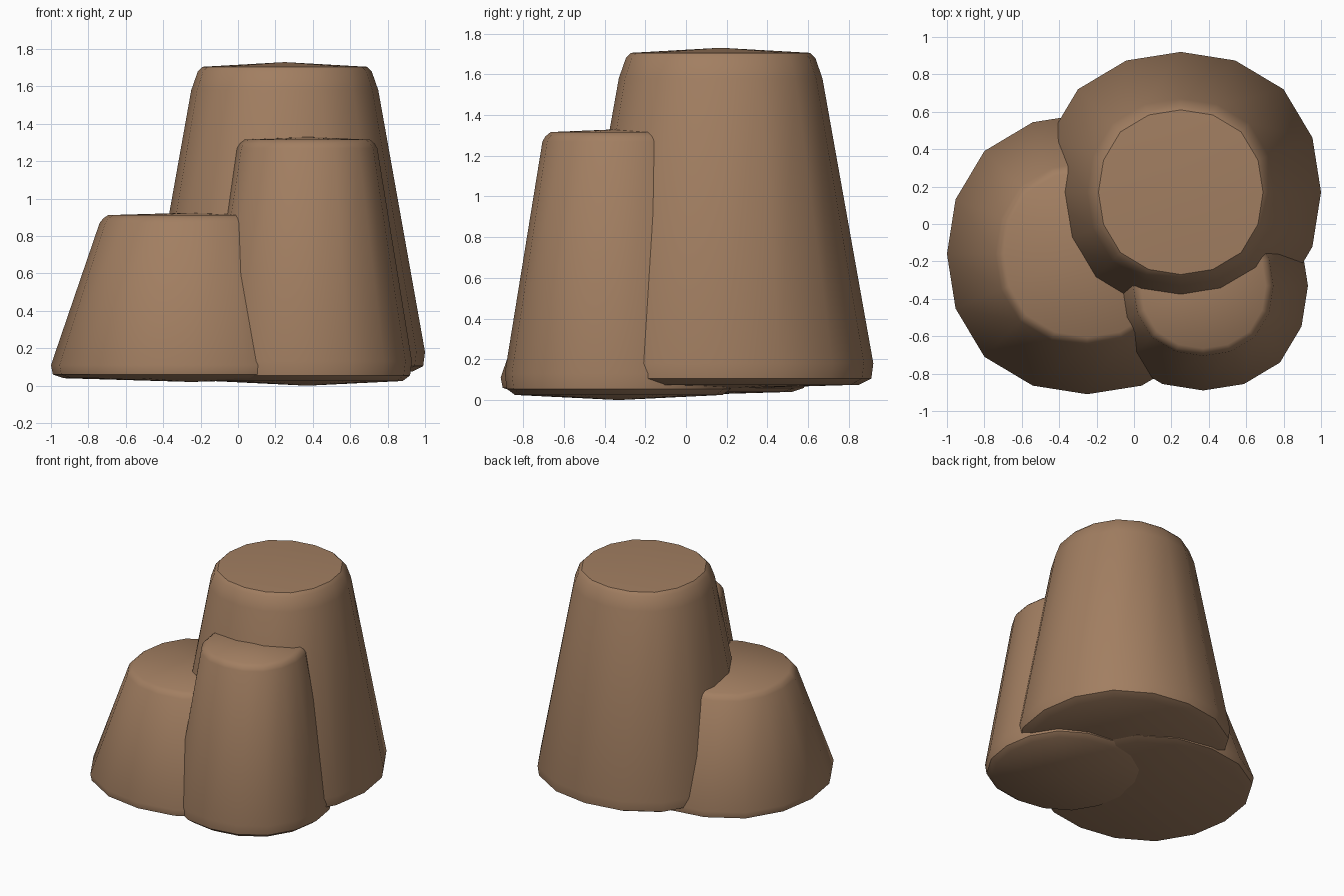
import bpy, bmesh, math

if "Cube" in bpy.data.objects:
    bpy.data.objects.remove(bpy.data.objects["Cube"])

rock = bpy.data.materials.new("rock_brown")
rock.diffuse_color = (0.36, 0.21, 0.12, 1)
rock.use_nodes = True
rock.node_tree.nodes["Principled BSDF"].inputs["Base Color"].default_value = rock.diffuse_color

SIDES = 16
# Slightly squared-off outline: radius factor for 0, 22.5, 45, 67.5 degrees
BULGE = (1.0, 1.016, 1.037, 1.016)


def rock_column(name, x, y, z_bottom, z_top, profile):
    """Lathe a tapered column from (radius, z) rings, closed by domed caps."""
    bm = bmesh.new()
    rings = []
    for r, z in profile:
        ring = []
        for i in range(SIDES):
            a = math.tau * i / SIDES
            k = r * BULGE[i % 4]
            ring.append(bm.verts.new((k * math.cos(a), k * math.sin(a), z)))
        rings.append(ring)
    base = bm.verts.new((0, 0, z_bottom))
    peak = bm.verts.new((0, 0, z_top))
    for i in range(SIDES):
        j = (i + 1) % SIDES
        for lo, hi in zip(rings, rings[1:]):
            bm.faces.new((lo[i], lo[j], hi[j], hi[i]))
        bm.faces.new((base, rings[0][j], rings[0][i]))
        bm.faces.new((peak, rings[-1][i], rings[-1][j]))
    mesh = bpy.data.meshes.new(name)
    bm.to_mesh(mesh)
    bm.free()
    mesh.materials.append(rock)
    ob = bpy.data.objects.new(name, mesh)
    ob.location = (x, y, 0)
    bpy.context.collection.objects.link(ob)
    bpy.ops.object.select_all(action='DESELECT')
    ob.select_set(True)
    bpy.context.view_layer.objects.active = ob
    bpy.ops.object.shade_smooth_by_angle(angle=math.radians(40))


# Tall column at the back right
rock_column("tall_rock", 0.25, 0.17, 0.055, 1.73,
            [(0.68, 0.075), (0.74, 0.105), (0.75, 0.18),
             (0.50, 1.58), (0.465, 1.68), (0.44, 1.705)])
# Short wide column at the left
rock_column("short_rock", -0.25, -0.16, 0.02, 0.925,
            [(0.68, 0.04), (0.74, 0.06), (0.75, 0.11),
             (0.49, 0.87), (0.47, 0.895), (0.445, 0.912)])
# Medium slim column at the front right
rock_column("medium_rock", 0.37, -0.33, 0.0, 1.33,
            [(0.51, 0.025), (0.55, 0.055), (0.56, 0.13),
             (0.375, 1.27), (0.36, 1.295), (0.335, 1.316)])
